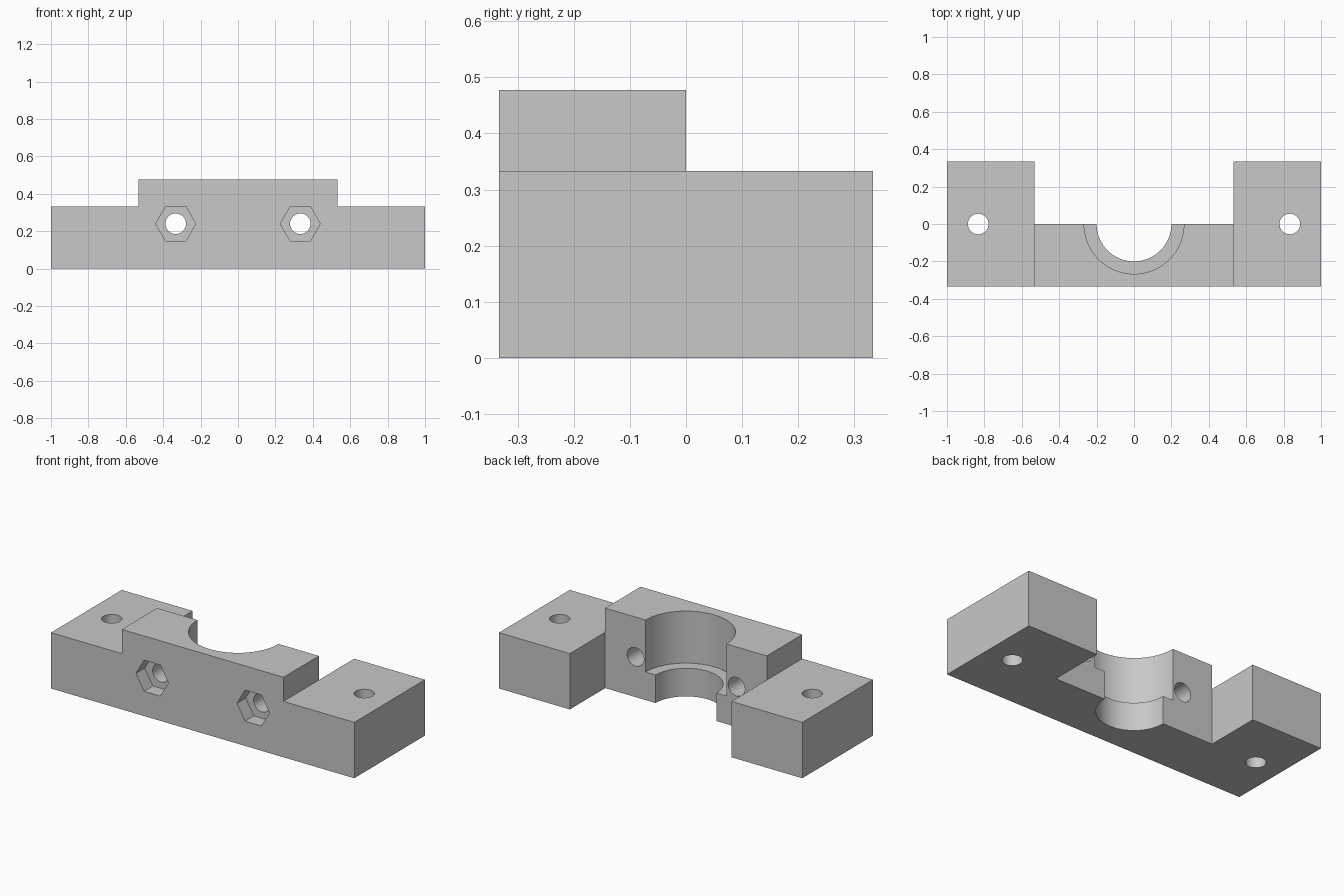
import bpy, bmesh, math
from mathutils import Matrix

old = bpy.data.objects.get("Cube")
if old:
    bpy.data.objects.remove(old, do_unlink=True)

# Main sizes
HALF_LEN, HALF_DEPTH = 1.0, 0.333
BLOCK_HALF, EAR_TOP, BLOCK_TOP = 0.533, 0.333, 0.477
BOLT_X, BOLT_Z, HOLE_R = 0.333, 0.24, 0.055

grey = bpy.data.materials.new("plain grey")
grey.use_nodes = True
colour = (0.58, 0.58, 0.58, 1)
grey.diffuse_color = colour
grey.node_tree.nodes["Principled BSDF"].inputs["Base Color"].default_value = colour


def finish(name, bm):
    bmesh.ops.recalc_face_normals(bm, faces=bm.faces)
    mesh = bpy.data.meshes.new(name)
    bm.to_mesh(mesh)
    bm.free()
    mesh.materials.append(grey)
    obj = bpy.data.objects.new(name, mesh)
    bpy.context.collection.objects.link(obj)
    return obj


def cylinder(name, radius, start, end, x, other, axis="Z", sides=64):
    """Prism running from start to end along Z or Y."""
    bm = bmesh.new()
    bmesh.ops.create_cone(bm, cap_ends=True, segments=sides, radius1=radius,
                          radius2=radius, depth=end - start)
    mid = (start + end) / 2
    if axis == "Y":
        # corners of a hexagon point sideways
        turn = Matrix.Rotation(math.pi / 2, 4, "X") @ Matrix.Rotation(math.pi / 2, 4, "Z")
        place = Matrix.Translation((x, mid, other)) @ turn
    else:
        place = Matrix.Translation((x, other, mid))
    bm.transform(place)
    return finish(name, bm)


def box(name, x0, x1, y0, y1, z0, z1):
    bm = bmesh.new()
    bmesh.ops.create_cube(bm, size=1)
    bm.transform(Matrix.Translation(((x0 + x1) / 2, (y0 + y1) / 2, (z0 + z1) / 2))
                 @ Matrix.Diagonal((x1 - x0, y1 - y0, z1 - z0, 1)))
    return finish(name, bm)


# Body: stepped front profile pushed back through the full depth
half = [(HALF_LEN, 0), (HALF_LEN, EAR_TOP), (BLOCK_HALF, EAR_TOP), (BLOCK_HALF, BLOCK_TOP)]
profile = half + [(-x, z) for x, z in reversed(half)]
bm = bmesh.new()
face = bm.faces.new([bm.verts.new((x, -HALF_DEPTH, z)) for x, z in profile])
pushed = bmesh.ops.extrude_face_region(bm, geom=[face])["geom"]
bmesh.ops.translate(bm, vec=(0, 2 * HALF_DEPTH, 0),
                    verts=[v for v in pushed if isinstance(v, bmesh.types.BMVert)])
body = finish("clamp_body", bm)

# Rear pocket and stepped half-round bore
cutters = [
    box("pocket_cutter", -BLOCK_HALF, BLOCK_HALF, 0, 0.6, -0.2, 0.7),
    cylinder("bore_cutter", 0.2, -0.2, 0.7, 0, 0, sides=96),
    cylinder("counterbore_cutter", 0.267, 0.167, 0.7, 0, 0, sides=96),
]
# Bolt holes, hexagonal nut recesses and mounting holes on both sides
for side, s in (("left", 1), ("right", -1)):
    cutters += [
        cylinder(side + "_bolt_cutter", HOLE_R, -0.5, 0.2, s * BOLT_X, BOLT_Z, "Y"),
        cylinder(side + "_nut_cutter", 0.107, -0.5, -0.25, s * BOLT_X, BOLT_Z, "Y", 6),
        cylinder(side + "_mount_cutter", HOLE_R, -0.2, 0.6, s * 0.833, 0),
    ]

bpy.ops.object.select_all(action="DESELECT")
body.select_set(True)
bpy.context.view_layer.objects.active = body
for cutter in cutters:
    cutter.hide_render = True
    mod = body.modifiers.new(cutter.name, "BOOLEAN")
    mod.operation, mod.solver, mod.object = "DIFFERENCE", "EXACT", cutter
    bpy.ops.object.modifier_apply(modifier=mod.name)
    bpy.data.objects.remove(cutter, do_unlink=True)

# Smooth round walls, crisp corners
bpy.ops.object.shade_smooth_by_angle(angle=math.radians(30))
